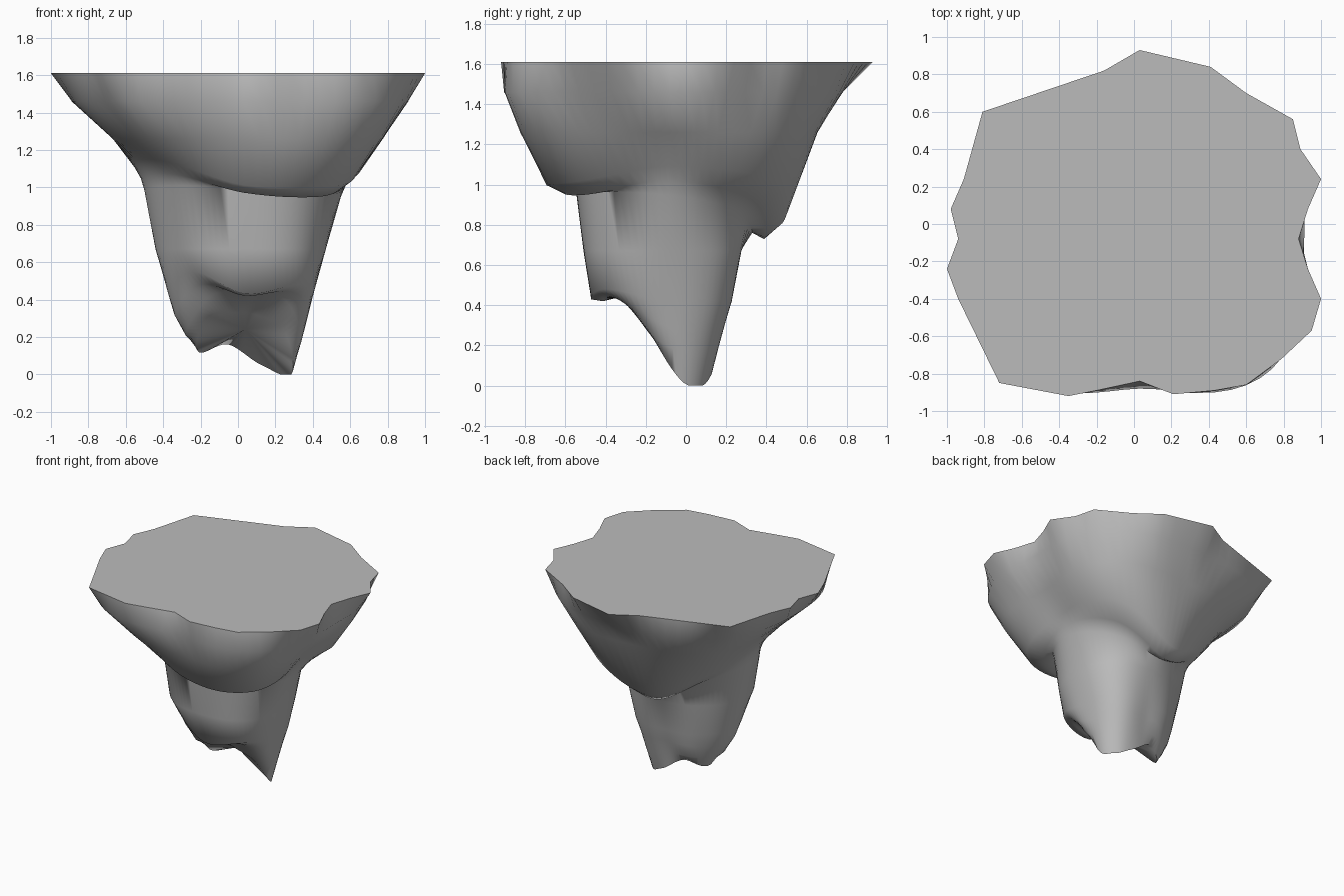
import bpy
import bmesh
import math
from mathutils import Vector

default_cube = bpy.data.objects.get("Cube")
if default_cube:
    bpy.data.objects.remove(default_cube, do_unlink=True)

# Lengths below are in hundredths of a unit
UNIT = 0.01
AXIS = Vector((4, -10))
TOP_HEIGHT = 161
EDGE_STEP = 10

# One grey stone material
stone = bpy.data.materials.new("grey_stone")
stone.use_nodes = True
stone_colour = (0.5, 0.5, 0.5, 1)
stone.diffuse_color = stone_colour
stone.node_tree.nodes["Principled BSDF"].inputs["Base Color"].default_value = stone_colour

# Jagged outline of the flat top, anticlockwise from the east
rim_outline = [
    (93, 8), (100, 24), (89, 40), (85, 56), (60, 70), (41, 84), (3, 93),
    (-16, 82), (-81, 60), (-91, 24), (-98, 8), (-94, -8), (-100, -24),
    (-94, -40), (-72, -85), (-35, -92), (-20, -89), (3, -84), (21, -91),
    (43, -89), (60, -86), (79, -72), (95, -57), (100, -40), (93, -24), (88, -8),
]


def around(values, angle):
    """Smooth closed interpolation of eight compass values, starting east."""
    count = len(values)
    position = (angle / math.tau) % 1.0 * count
    index = int(position)
    t = position - index
    a, b, c, d = (values[(index + step) % count] for step in (-1, 0, 1, 2))
    slope_in, slope_out = (c - a) / 2, (d - b) / 2
    blend = t * t * (3 - 2 * t)
    return (b * (1 - blend) + c * blend
            + slope_in * t * (1 - t) ** 2 - slope_out * t * t * (1 - t))


def build_rim():
    """Outline corners with even steps along each straight edge."""
    points = []
    for index, corner in enumerate(rim_outline):
        here = Vector(corner)
        following = Vector(rim_outline[(index + 1) % len(rim_outline)])
        steps = math.ceil((following - here).length / EDGE_STEP)
        points += [here.lerp(following, step / steps) for step in range(steps)]
    return points


rim = build_rim()
bearings = [math.atan2(p.y - AXIS.y, p.x - AXIS.x) for p in rim]
bm = bmesh.new()


def add_point(x, y, z):
    return bm.verts.new(Vector((x, y, max(z, 0))) * UNIT)


def add_ring(radii, heights, turn=0):
    """Ring of vertices from radius and height in E NE N NW W SW S SE,
    with the compass turned anticlockwise by some degrees."""
    ring = []
    for bearing in bearings:
        turned = bearing - math.radians(turn)
        radius = around(radii, turned)
        ring.append(add_point(AXIS.x + radius * math.cos(bearing),
                              AXIS.y + radius * math.sin(bearing),
                              around(heights, turned)))
    return ring


def level(height):
    return [height] * 8


rings = [[add_point(p.x, p.y, TOP_HEIGHT) for p in rim]]

# Flaring upper shelf
rings.append(add_ring((87, 98, 88, 97, 93, 98, 78, 97), level(146)))
rings.append(add_ring((72, 87, 74, 78, 71, 78, 70, 86), level(126)))

# Overhanging lip of the shelf, lowest at the back
rings.append(add_ring((58, 73, 57, 57, 60, 62, 58, 69),
                      (109, 103, 80, 97, 112, 114, 101, 101)))
rings.append(add_ring((54, 57, 49, 48, 56, 54, 51, 56),
                      (102, 94, 73, 89, 105, 107, 97, 95)))
rings.append(add_ring((51, 47, 43, 44, 54, 50, 45, 49),
                      (95, 88, 76, 87, 98, 101, 99, 97)))

# Central column
rings.append(add_ring((43, 44, 37, 40, 48, 46, 41, 45), level(67)))

# Second overhang on the front of the column
rings.append(add_ring((36, 39, 32, 36, 41, 40, 37, 42),
                      (42, 42, 42, 42, 42, 55, 43, 48)))
rings.append(add_ring((33, 35, 29, 33, 38, 34, 31, 36),
                      (30, 30, 32, 31, 32, 48, 42, 44)))

# Two hanging tips with a saddle between them
rings.append(add_ring((30, 31, 26, 30, 32, 26, 23, 28),
                      (20, 16, 22, 21, 22, 42, 44, 41)))
rings.append(add_ring((27, 24, 23, 27, 22, 14, 12, 21),
                      (0, 5, 16, 12, 31, 33, 32, 25), turn=24))

# Skin the rings, then close the top and the underside
count = len(rim)
for upper, lower in zip(rings, rings[1:]):
    for i in range(count):
        j = (i + 1) % count
        bm.faces.new((upper[i], lower[i], lower[j], upper[j]))
bm.faces.new(rings[0])
saddle = add_point(AXIS.x, AXIS.y + 3, 24)
for i in range(count):
    bm.faces.new((rings[-1][i], saddle, rings[-1][(i + 1) % count]))
bmesh.ops.recalc_face_normals(bm, faces=bm.faces)

mesh = bpy.data.meshes.new("floating_rock")
bm.to_mesh(mesh)
bm.free()
mesh.materials.append(stone)
rock = bpy.data.objects.new("floating_rock", mesh)
bpy.context.collection.objects.link(rock)

# Smooth stone with a crisp edge round the flat top
bpy.ops.object.select_all(action="DESELECT")
rock.select_set(True)
bpy.context.view_layer.objects.active = rock
bpy.ops.object.shade_smooth_by_angle(angle=math.radians(75))
